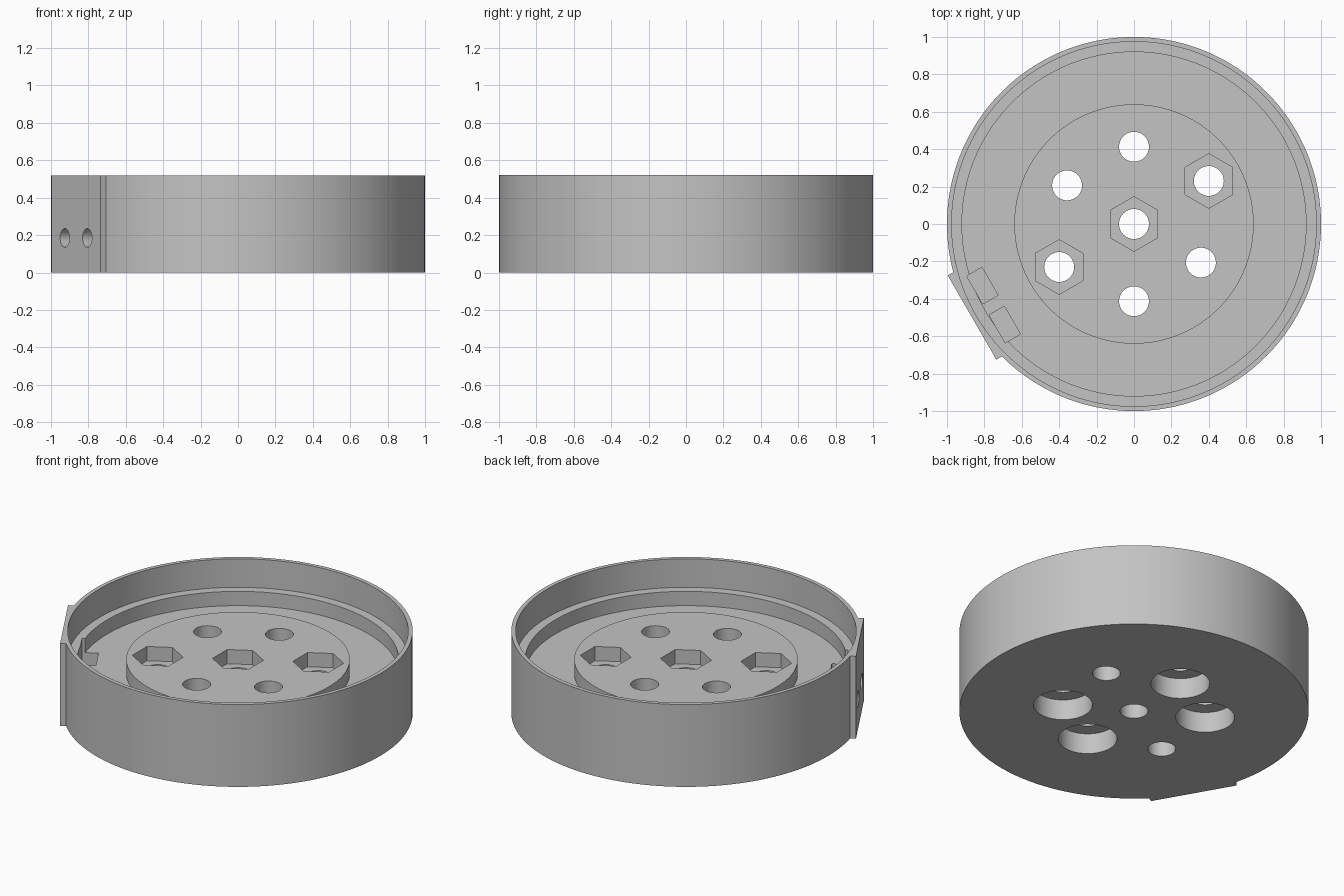
import bpy, bmesh
from math import sin, cos, tau, radians, asin
from mathutils import Matrix, Vector

if "Cube" in bpy.data.objects:
    bpy.data.objects.remove(bpy.data.objects["Cube"])

HEIGHT, LEDGE, FLOOR = 0.52, 0.34, 0.25
PAD_ANGLE, PAD_HALF = radians(210), 0.26

grey = bpy.data.materials.new("light_grey")
grey.use_nodes = True
colour = (0.55, 0.55, 0.55, 1)
grey.diffuse_color = colour
grey.node_tree.nodes["Principled BSDF"].inputs["Base Color"].default_value = colour


def polygon(radius, sides, centre=(0, 0), turn=0):
    return [(centre[0] + radius * cos(turn + tau * i / sides),
             centre[1] + radius * sin(turn + tau * i / sides)) for i in range(sides)]


def prism(name, outline, low, high):
    """Extrude a closed outline from low to high."""
    bm = bmesh.new()
    base = bm.faces.new([bm.verts.new((x, y, low)) for x, y in outline])
    top = bmesh.ops.extrude_face_region(bm, geom=[base])["geom"]
    bmesh.ops.translate(bm, vec=(0, 0, high - low),
                        verts=[v for v in top if isinstance(v, bmesh.types.BMVert)])
    bmesh.ops.recalc_face_normals(bm, faces=bm.faces)
    mesh = bpy.data.meshes.new(name)
    bm.to_mesh(mesh)
    bm.free()
    obj = bpy.data.objects.new(name, mesh)
    bpy.context.collection.objects.link(obj)
    return obj


def cut(target, cutter):
    """Subtract a cutter and delete it."""
    cutter.hide_render = True
    mod = target.modifiers.new("cut", "BOOLEAN")
    mod.operation, mod.solver, mod.object = "DIFFERENCE", "EXACT", cutter
    bpy.context.view_layer.objects.active = target
    bpy.ops.object.modifier_apply(modifier=mod.name)
    bpy.data.objects.remove(cutter)


# Round outer wall with a flat tangent pad, as one outline
gap = asin(PAD_HALF)
steps = 150
outline = [(cos(a), sin(a)) for a in
           (PAD_ANGLE + gap + (tau - 2 * gap) * i / steps for i in range(steps + 1))]
normal = Vector((cos(PAD_ANGLE), sin(PAD_ANGLE)))
along = Vector((-sin(PAD_ANGLE), cos(PAD_ANGLE)))
outline += [tuple(normal + along * s * PAD_HALF) for s in (-1, 1)]
body = prism("round_housing", outline, 0, HEIGHT)

# Upper bore down to the ledge, then the moat around the raised centre disc
cut(body, prism("bore", polygon(0.975, 144), LEDGE, 1))
moat = prism("moat", polygon(0.92, 144), FLOOR, 0.4)
cut(moat, prism("moat_core", polygon(0.64, 128), 0, 1))
cut(body, moat)

# Holes with hexagonal nut pockets on top
for spot in [(0, 0), (0.4, 0.23), (-0.4, -0.23)]:
    cut(body, prism("hex_pocket", polygon(0.146, 6, spot, tau / 12), FLOOR, 1))
    cut(body, prism("bolt_hole", polygon(0.08, 48, spot), -1, 1))

# Plain holes with wide counterbores underneath
for degrees in (90, 150, 270, 330):
    a = radians(degrees)
    spot = (0.413 * cos(a), 0.413 * sin(a))
    cut(body, prism("counterbore", polygon(0.168, 64, spot), -1, 0.13))
    cut(body, prism("screw_hole", polygon(0.08, 48, spot), -1, 1))

# Side screw holes through the pad, each with a nut slot behind it
for side in (-0.12, 0.12):
    corners = [(0.82, -1), (0.914, -1), (0.914, 1), (0.82, 1)]
    slot = [tuple(normal * d + along * (side + s * 0.086)) for d, s in corners]
    cut(body, prism("nut_slot", slot, 0.095, 0.4))
    hole = prism("side_hole", polygon(0.05, 40), 0.76, 1.1)
    start = along * side
    hole.data.transform(Matrix.Translation((start.x, start.y, 0.185))
                        @ Matrix.Rotation(PAD_ANGLE, 4, "Z")
                        @ Matrix.Rotation(tau / 4, 4, "Y"))
    cut(body, hole)

# Finish
body.data.materials.clear()
body.data.materials.append(grey)
for face in body.data.polygons:
    face.material_index = 0
bpy.ops.object.select_all(action="DESELECT")
body.select_set(True)
bpy.context.view_layer.objects.active = body
bpy.ops.object.shade_smooth_by_angle(angle=radians(30))
